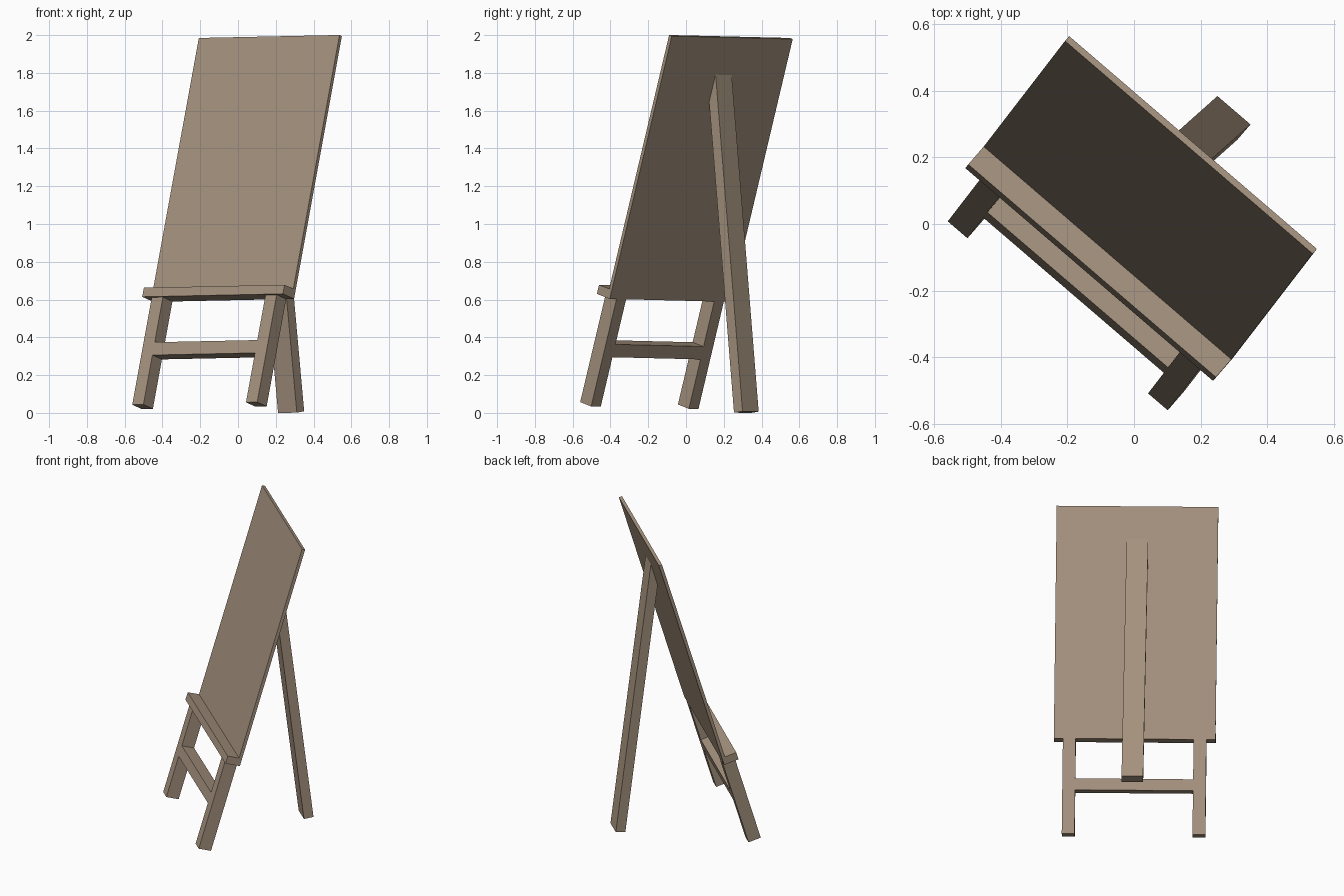
import bpy, bmesh
from mathutils import Vector, Matrix

if "Cube" in bpy.data.objects:
    bpy.data.objects.remove(bpy.data.objects["Cube"])

# One wood colour for everything
wood = bpy.data.materials.new("tan wood")
wood.diffuse_color = (0.38, 0.29, 0.21, 1)
wood.use_nodes = True
wood.node_tree.nodes["Principled BSDF"].inputs["Base Color"].default_value = wood.diffuse_color

# Easel frame: x = board width, y = towards the back, z = up along the leaning board,
# origin at the middle of the board's top back edge
u = Vector((0.759, -0.652, 0.016)).normalized()
b = Vector((0.1725, 0.228, 0.958)).cross(u).normalized()
w = u.cross(b)
frame = Matrix.Translation((0.1775, 0.245, 1.987)) @ Matrix((u, b, w)).transposed().to_4x4()


def prism(name, x0, x1, profile):
    """Extrude a (y, z) profile from x0 to x1, then place it in the easel frame."""
    bm = bmesh.new()
    face = bm.faces.new([bm.verts.new((x0, y, z)) for y, z in profile])
    ext = bmesh.ops.extrude_face_region(bm, geom=[face])["geom"]
    bmesh.ops.translate(bm, vec=(x1 - x0, 0, 0),
                        verts=[e for e in ext if isinstance(e, bmesh.types.BMVert)])
    bmesh.ops.recalc_face_normals(bm, faces=bm.faces)
    bm.transform(frame)
    mesh = bpy.data.meshes.new(name)
    bm.to_mesh(mesh)
    bm.free()
    mesh.materials.append(wood)
    obj = bpy.data.objects.new(name, mesh)
    bpy.context.collection.objects.link(obj)


def box(name, x0, x1, y0, y1, z0, z1):
    prism(name, x0, x1, [(y0, z0), (y1, z0), (y1, z1), (y0, z1)])


# Leaning board and the ledge at its foot
box("board", -0.491, 0.491, -0.02, 0, -1.452, 0)
box("ledge", -0.491, 0.491, -0.094, -0.02, -1.452, -1.402)

# Front legs with a crossbar between them
for side, name in ((-1, "front_leg_left"), (1, "front_leg_right")):
    x0, x1 = sorted((side * 0.358, side * 0.436))
    box(name, x0, x1, -0.08, 0, -2.045, -1.452)
box("crossbar", -0.358, 0.358, -0.08, 0, -1.772, -1.701)

# Rear prop, its top cut to lie against the back of the board
prism("rear_leg", -0.067, 0.064,
      [(0, -0.206), (0.7125, -1.8535), (0.6574, -1.8774), (0, -0.357)])
